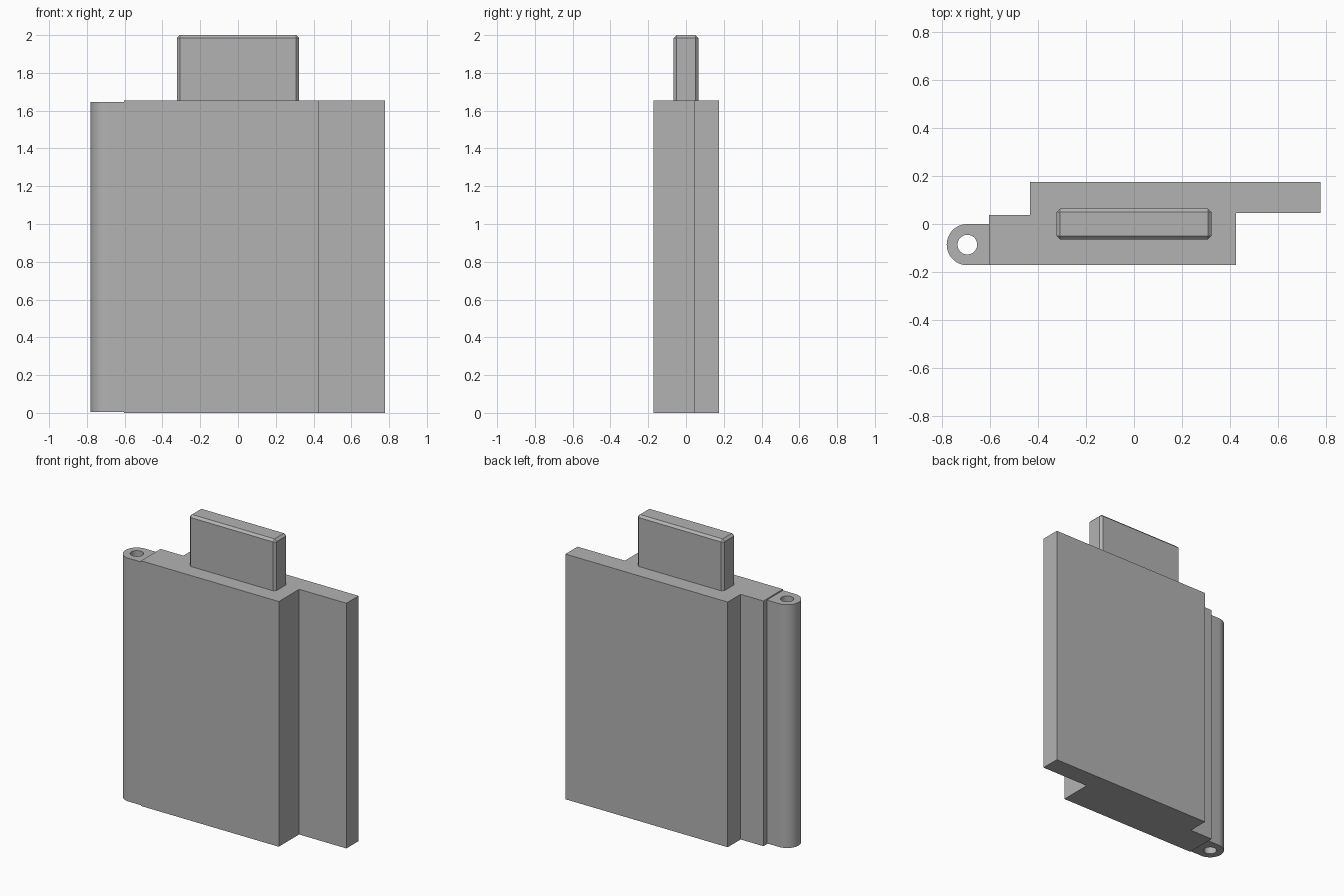
import bpy, bmesh
from math import cos, sin, pi

cube = bpy.data.objects.get("Cube")
if cube:
    bpy.data.objects.remove(cube, do_unlink=True)

grey = bpy.data.materials.new("plain_grey")
grey.use_nodes = True
colour = (0.45, 0.45, 0.45, 1)
grey.diffuse_color = colour
grey.node_tree.nodes["Principled BSDF"].inputs["Base Color"].default_value = colour


def extrude_profile(name, loops, bottom, top):
    """Fill the outline (further loops are holes) and extrude it upward."""
    bm = bmesh.new()
    edges = []
    for loop in loops:
        verts = [bm.verts.new((x, y, bottom)) for x, y in loop]
        edges += [bm.edges.new((v, verts[i - 1])) for i, v in enumerate(verts)]
    bmesh.ops.triangle_fill(bm, use_beauty=True, edges=edges)
    if len(loops) == 1:
        bmesh.ops.dissolve_faces(bm, faces=bm.faces[:])
    result = bmesh.ops.extrude_face_region(bm, geom=bm.faces[:], use_keep_orig=True)
    raised = [g for g in result["geom"] if isinstance(g, bmesh.types.BMVert)]
    bmesh.ops.translate(bm, verts=raised, vec=(0, 0, top - bottom))
    bmesh.ops.recalc_face_normals(bm, faces=bm.faces[:])
    mesh = bpy.data.meshes.new(name)
    bm.to_mesh(mesh)
    bm.free()
    mesh.materials.append(grey)
    obj = bpy.data.objects.new(name, mesh)
    bpy.context.collection.objects.link(obj)
    return obj


def arc(cx, cy, radius, start, end, steps):
    angles = [start + (end - start) * i / steps for i in range(steps + 1)]
    return [(cx + radius * cos(a), cy + radius * sin(a)) for a in angles]


# Stepped slab with a thin flange on its left and a rebate on its right
extrude_profile("body", [[
    (-0.604, -0.172), (0.425, -0.172), (0.425, 0.045), (0.778, 0.045),
    (0.778, 0.175), (-0.434, 0.175), (-0.434, 0.037), (-0.604, 0.037),
]], 0, 1.655)

# Hinge barrel with a round pin hole right through it
hx, hy, hr = -0.695, -0.086, 0.086
outline = [(-0.604, hy - hr), (-0.604, hy + hr)] + arc(hx, hy, hr, pi / 2, 3 * pi / 2, 24)
hole = arc(hx, hy, 0.041, 0, 2 * pi, 32)[:-1]
hinge = extrude_profile("hinge_barrel", [outline, hole], 0.005, 1.647)
bpy.ops.object.select_all(action="DESELECT")
hinge.select_set(True)
bpy.context.view_layer.objects.active = hinge
bpy.ops.object.shade_smooth_by_angle(angle=pi / 6)

# Chamfered tab standing on top
w, d = 0.323, 0.065
tab = extrude_profile("top_tab", [[(-w, -d), (w, -d), (w, d), (-w, d)]], 1.64, 2.0)
chamfer = tab.modifiers.new("chamfer", "BEVEL")
chamfer.width = 0.015
chamfer.segments = 1
